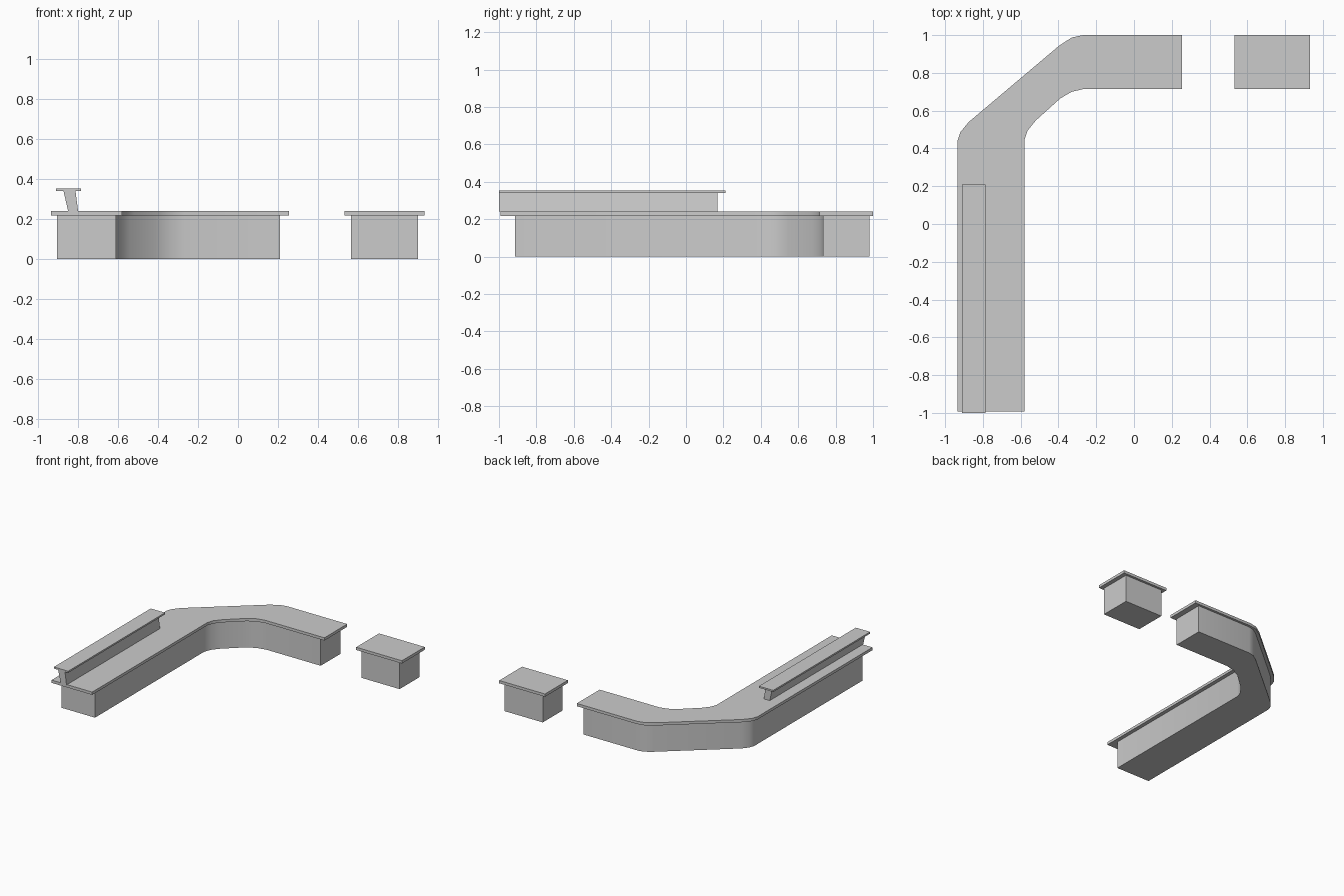
import bpy
import bmesh
from math import sin, cos, radians
from mathutils import Vector

if "Cube" in bpy.data.objects:
    bpy.data.objects.remove(bpy.data.objects["Cube"])


def extrude_profile(name, points, direction, smooth=False):
    """Closed 3D outline swept along a direction into a capped solid."""
    bm = bmesh.new()
    face = bm.faces.new([bm.verts.new(p) for p in points])
    swept = bmesh.ops.extrude_face_region(bm, geom=[face], use_keep_orig=True)
    verts = [g for g in swept["geom"] if isinstance(g, bmesh.types.BMVert)]
    bmesh.ops.translate(bm, verts=verts, vec=Vector(direction))
    bmesh.ops.recalc_face_normals(bm, faces=bm.faces)
    mesh = bpy.data.meshes.new(name)
    bm.to_mesh(mesh)
    bm.free()
    obj = bpy.data.objects.new(name, mesh)
    bpy.context.collection.objects.link(obj)
    if smooth:
        bpy.ops.object.select_all(action='DESELECT')
        obj.select_set(True)
        bpy.context.view_layer.objects.active = obj
        bpy.ops.object.shade_smooth_by_angle(angle=radians(30))
    return obj


def box(name, x, y, z):
    corners = [(x[0], y[0], z[0]), (x[1], y[0], z[0]),
               (x[1], y[1], z[0]), (x[0], y[1], z[0])]
    return extrude_profile(name, corners, (0, 0, z[1] - z[0]))


# Bent run of the counter: back side and service side, with normal angles
OUTER = [(-.935, .44), (-.92, .485), (-.875, .54),
         (-.395, .945), (-.33, .987), (-.27, 1.0)]
INNER = [(-.58, .445), (-.563, .495), (-.52, .548),
         (-.39, .665), (-.33, .70), (-.265, .715)]
ANGLES = [0, 22, 42, 42, 67, 90]


def counter_run(name, inset_x, inset_y, front_y, end_x, z0, z1):
    def shifted(side, sign):
        return [(x + sign * inset_x * cos(radians(a)),
                 y - sign * inset_y * sin(radians(a)))
                for (x, y), a in zip(side, ANGLES)]
    outer, inner = shifted(OUTER, 1), shifted(INNER, -1)
    outline = ([(outer[0][0], front_y)] + outer + [(end_x, outer[-1][1])]
               + [(end_x, inner[-1][1])] + inner[::-1] + [(inner[0][0], front_y)])
    extrude_profile(name, [(x, y, z0) for x, y in outline], (0, 0, z1 - z0), True)


# Main counter
counter_run("counter_base", .03, .018, -.915, .21, 0, .218)
counter_run("counter_top", 0, 0, -.993, .255, .218, .24)

# Separate short counter
box("side_counter_base", (.565, .90), (.733, .982), (0, .218))
box("side_counter_top", (.533, .933), (.715, 1.0), (.218, .24))

# Raised ledge on a leaning support
support = [(-.85, -1, .24), (-.80, -1, .24), (-.813, -1, .34), (-.873, -1, .34)]
extrude_profile("ledge_support", support, (0, 1.168, 0))
box("ledge_top", (-.91, -.785), (-1, .21), (.34, .353))
